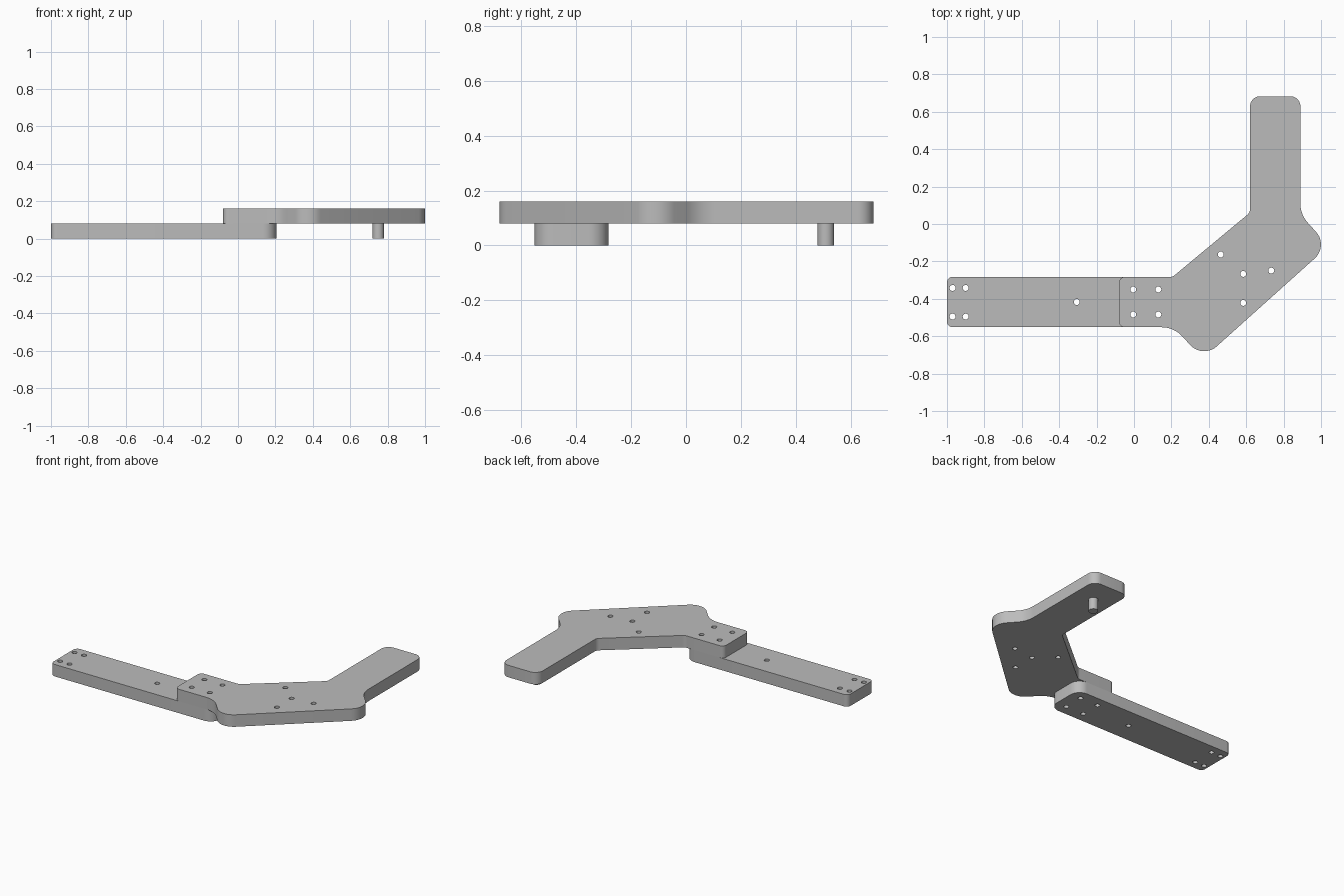
import bpy
import bmesh
import math
from mathutils import Vector

cube = bpy.data.objects.get("Cube")
if cube:
    bpy.data.objects.remove(cube, do_unlink=True)

grey = bpy.data.materials.new("light_grey")
grey.use_nodes = True
grey.diffuse_color = (0.5, 0.5, 0.5, 1)
grey.node_tree.nodes["Principled BSDF"].inputs["Base Color"].default_value = grey.diffuse_color

THICK = 0.08
HOLE_RADIUS = 0.016


def circle(x, y, radius, count=24):
    """Points of a round outline."""
    step = math.tau / count
    return [Vector((x + radius * math.cos(i * step), y + radius * math.sin(i * step)))
            for i in range(count)]


def rounded(corners, steps=10):
    """Outline from (x, y, radius) corners, each replaced by a tangent arc."""
    points = []
    for i, (x, y, radius) in enumerate(corners):
        here = Vector((x, y))
        to_prev = (Vector(corners[i - 1][:2]) - here).normalized()
        to_next = (Vector(corners[(i + 1) % len(corners)][:2]) - here).normalized()
        half = to_prev.angle(to_next) / 2
        centre = here + (to_prev + to_next).normalized() * radius / math.sin(half)
        start = here + to_prev * radius / math.tan(half) - centre
        end = here + to_next * radius / math.tan(half) - centre
        a = math.atan2(start.y, start.x)
        sweep = math.remainder(math.atan2(end.y, end.x) - a, math.tau)
        for s in range(steps + 1):
            t = a + sweep * s / steps
            points.append(centre + radius * Vector((math.cos(t), math.sin(t))))
    return points


def plate(name, outline, z, holes=()):
    """Flat slab with round through holes."""
    bm = bmesh.new()
    for loop in [outline] + [circle(x, y, HOLE_RADIUS) for x, y in holes]:
        verts = [bm.verts.new((p.x, p.y, z)) for p in loop]
        for i, v in enumerate(verts):
            bm.edges.new((verts[i - 1], v))
    bmesh.ops.triangle_fill(bm, edges=bm.edges[:], use_beauty=True, normal=(0, 0, 1))
    grown = bmesh.ops.extrude_face_region(bm, geom=bm.faces[:])["geom"]
    top = [g for g in grown if isinstance(g, bmesh.types.BMVert)]
    bmesh.ops.translate(bm, verts=top, vec=(0, 0, THICK))
    bmesh.ops.recalc_face_normals(bm, faces=bm.faces[:])
    mesh = bpy.data.meshes.new(name)
    bm.to_mesh(mesh)
    bm.free()
    mesh.materials.append(grey)
    obj = bpy.data.objects.new(name, mesh)
    bpy.context.collection.objects.link(obj)
    bpy.ops.object.select_all(action="DESELECT")
    obj.select_set(True)
    bpy.context.view_layer.objects.active = obj
    bpy.ops.object.shade_smooth_by_angle(angle=math.radians(30))


# Screw holes
FRONT, BACK = -0.552, -0.283
joint_holes = [(x, y) for x in (-0.004, 0.13) for y in (-0.484, -0.35)]
end_holes = [(x, y) for x in (-0.97, -0.9) for y in (-0.495, -0.342)]
elbow_holes = [(0.464, -0.163), (0.584, -0.267), (0.734, -0.249), (0.584, -0.422)]

# Lower straight arm
plate("lower_arm", rounded([
    (-1, FRONT, 0.03), (0.205, FRONT, 0.07), (0.205, BACK, 0.07), (-1, BACK, 0.03),
]), 0, end_holes + joint_holes + [(-0.306, -0.417)])

# Upper bent arm with two rounded lobes on its outer side
plate("upper_bent_arm", rounded([
    (-0.08, FRONT, 0.03), (0.214, FRONT, 0.15), (0.368, -0.721, 0.1),
    (1.041, -0.117, 0.1), (0.89, 0.05, 0.15), (0.89, 0.683, 0.055),
    (0.62, 0.683, 0.055), (0.62, 0.061, 0.04), (0.206, BACK, 0.04), (-0.08, BACK, 0.03),
]), THICK, joint_holes + elbow_holes)

# Pin under the free end
plate("pin", circle(0.75, 0.51, 0.03, 32), 0)
